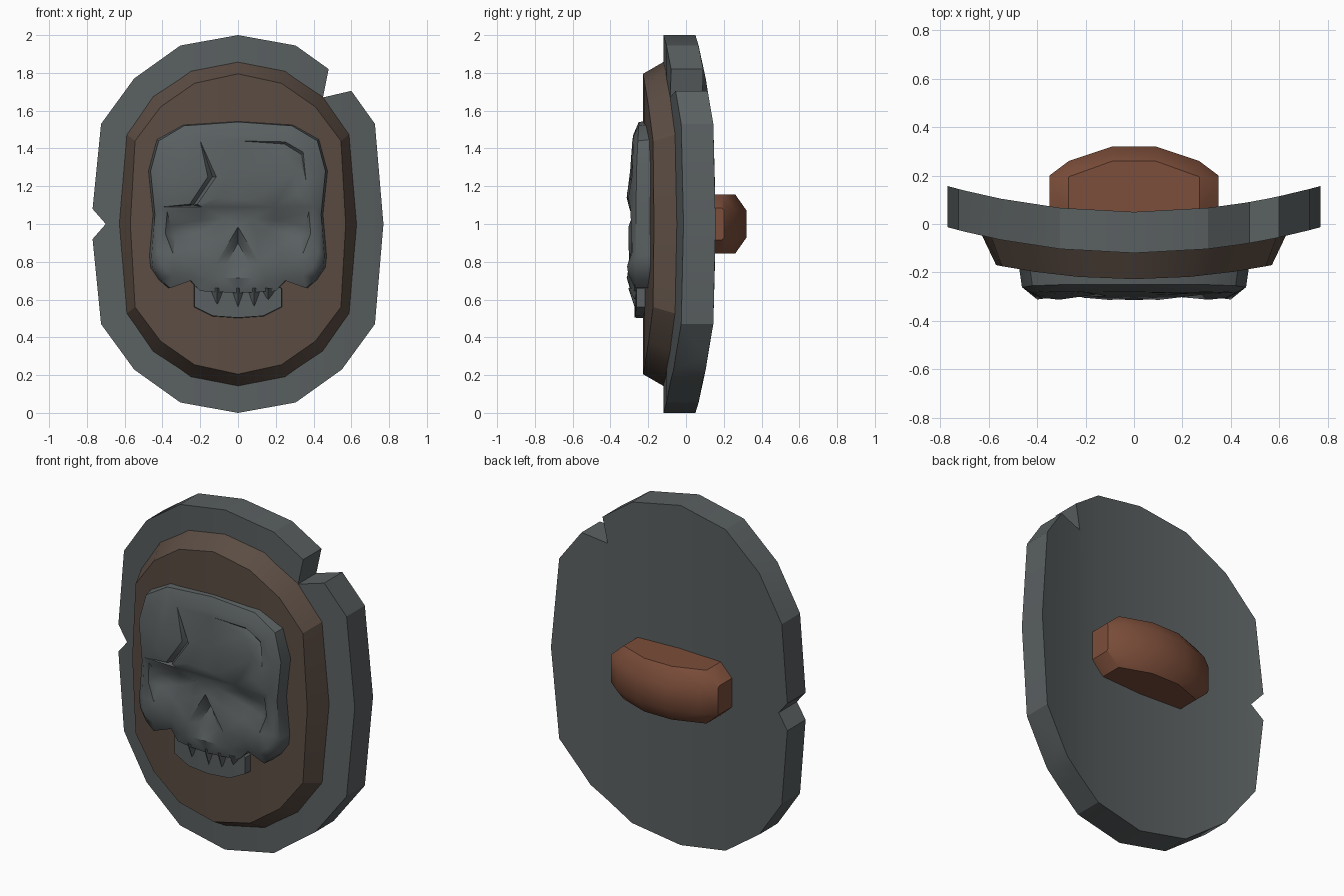
import bpy, bmesh, math
from mathutils import Vector
from mathutils.geometry import delaunay_2d_cdt

if "Cube" in bpy.data.objects:
    bpy.data.objects.remove(bpy.data.objects["Cube"])

BEND = 0.18  # the shield curves back towards its sides


def material(name, rgb):
    m = bpy.data.materials.new(name)
    m.diffuse_color = (*rgb, 1)
    m.use_nodes = True
    m.node_tree.nodes["Principled BSDF"].inputs["Base Color"].default_value = m.diffuse_color
    return m


def finish(bm, name, mat=None, angle=25):
    bmesh.ops.recalc_face_normals(bm, faces=bm.faces[:])
    me = bpy.data.meshes.new(name)
    bm.to_mesh(me)
    bm.free()
    ob = bpy.data.objects.new(name, me)
    bpy.context.collection.objects.link(ob)
    if mat:
        me.materials.append(mat)
    bpy.ops.object.select_all(action='DESELECT')
    ob.select_set(True)
    bpy.context.view_layer.objects.active = ob
    bpy.ops.object.shade_smooth_by_angle(angle=math.radians(angle))
    return ob


def oval(quarter):
    """Mirror a quarter outline (top to side) about x = 0 and z = 1."""
    right = quarter + [(x, 2 - z) for x, z in quarter[-2::-1]]
    return right + [(-x, z) for x, z in right[-2:0:-1]]


def slab(name, back, front, y_back, y_front, mat=None):
    """Loft between two outlines, split the caps into strips and bend them."""
    bm = bmesh.new()
    b = [bm.verts.new((x, y_back, z)) for x, z in back]
    f = [bm.verts.new((x, y_front, z)) for x, z in front]
    bm.faces.new(b)
    bm.faces.new(f)
    for i in range(len(b)):
        j = (i + 1) % len(b)
        bm.faces.new((b[i], b[j], f[j], f[i]))
    bm.normal_update()
    for y, outline in ((y_back, back), (y_front, front)):
        for x in sorted({p[0] for p in outline}):
            caps = [c for c in bm.faces if all(abs(v.co.y - y) < 1e-4 for v in c.verts)]
            geom = caps + list({e for c in caps for e in c.edges}) + list({v for c in caps for v in c.verts})
            bmesh.ops.bisect_plane(bm, geom=geom, dist=0.002, plane_co=(x, 0, 0), plane_no=(1, 0, 0))
    for v in bm.verts:
        v.co.y += BEND * v.co.x ** 2
    return finish(bm, name, mat)


iron = material("iron", (0.102, 0.116, 0.120))
wood = material("wood", (0.105, 0.073, 0.056))
leather = material("leather", (0.20, 0.075, 0.042))

# Shield plate with two chips in the edge
plate = oval([(0, 2), (.305, 1.945), (.55, 1.77), (.725, 1.53), (.77, 1)])
i = plate.index((.55, 1.77))
plate[i:i + 1] = [(.48, 1.82), (.45, 1.67), (.6, 1.705)]
i = plate.index((-.77, 1))
plate[i:i + 1] = [(-.77, .92), (-.70, 1.0), (-.77, 1.08)]
slab("shield_plate", plate, plate, 0.05, -0.12, iron)

# Raised wooden boss with a sloping rim
slab("wood_panel",
     oval([(0, 1.86), (.25, 1.81), (.45, 1.675), (.59, 1.475), (.63, 1)]),
     oval([(0, 1.795), (.23, 1.745), (.41, 1.62), (.545, 1.44), (.57, 1)]),
     -0.115, -0.228, wood)

# Grip on the back: convex block from chamfered cross-sections
bm = bmesh.new()
for x, half, flat, y_side, y_out in ((.35, .085, .075, .19, .2), (.27, .157, .08, .195, .26), (.09, .157, .072, .26, .32)):
    for sx in (-1, 1):
        for sz in (-1, 1):
            for y, h in ((.03, half), (y_side, half), (y_out, flat)):
                bm.verts.new((sx * x, y, 1 + sz * h))
hull = bmesh.ops.convex_hull(bm, input=bm.verts[:])
bmesh.ops.delete(bm, geom=list({g for g in hull["geom_interior"] + hull["geom_unused"]
                                if isinstance(g, bmesh.types.BMVert)}), context='VERTS')
bmesh.ops.dissolve_limit(bm, angle_limit=0.03, verts=bm.verts[:], edges=bm.edges[:])
finish(bm, "grip", leather, 38)

# Skull relief: feature lines (x, z, y) triangulated into one low-poly face
pts, edges = [], []


def line(path, closed=False, mirror=True, joined=True):
    for s in ((1, -1) if mirror else (1,)):
        n = len(pts)
        pts.extend((s * x, z, y) for x, z, y in path)
        if joined:
            edges.extend((n + k, n + k + 1) for k in range(len(path) - 1))
        if closed:
            edges.append((n + len(path) - 1, n))


def both(half):
    return half + [(-x, z, y) for x, z, y in half[::-1] if x > 0]


# outline and the shoulder just inside it
rim = both([(0, 1.54, -.25), (.285, 1.52, -.25), (.42, 1.44, -.255), (.463, 1.28, -.262),
            (.44, 1.05, -.265), (.458, .83, -.265), (.452, .77, -.265), (.41, .705, -.27), (.36, .66, -.27),
            (.25, .70, -.265), (.20, .645, -.275), (.1, .64, -.29), (0, .635, -.29)])
line(rim, True, False)
line(both([(0, 1.47, -.28), (.27, 1.465, -.278), (.38, 1.40, -.28), (.42, 1.26, -.285), (.405, 1.09, -.295)]), False, False)
line([(.405, 1.09, -.295), (.425, .85, -.285), (.40, .775, -.312), (.345, .73, -.305), (.24, .765, -.285), (.15, .70, -.302)])
# brow ridge and forehead
line([(.38, 1.14, -.305), (.31, 1.16, -.313), (.10, 1.14, -.314), (0, 1.13, -.306), (0, 1.06, -.278),
      (.05, 1.28, -.296), (.3, 1.27, -.29)], joined=False)
# eye sockets: rim and floor
line([(.375, 1.065, -.292), (.19, 1.09, -.302), (.07, 1.03, -.283), (.10, .93, -.284),
      (.22, .885, -.28), (.345, .845, -.292), (.385, .95, -.285)], True)
line([(.355, .99, -.245), (.20, 1.02, -.24), (.16, .975, -.245), (.24, .95, -.24), (.33, .925, -.248)], True)
# nose: rim, and a pit that ramps out towards the lip
line([(0, .985, -.305), (.115, .79, -.302), (.06, .79, -.27), (0, .785, -.295)])
line([(0, .90, -.25), (.06, .79, -.27)])
line([(.08, .715, -.312), (0, .715, -.314)])
# crack over one eye and scratch over the other
line([(-.20, 1.44, -.282), (-.115, 1.25, -.297), (-.215, 1.105, -.304)], False, False)
line([(-.20, 1.44, -.282), (-.135, 1.25, -.265), (-.235, 1.10, -.275)], False, False)
line([(-.20, 1.44, -.282), (-.16, 1.25, -.292), (-.255, 1.105, -.304)], False, False)
line([(.01, 1.44, -.283), (.25, 1.435, -.285), (.345, 1.38, -.284), (.36, 1.23, -.29)], False, False)
line([(.01, 1.44, -.283), (.247, 1.423, -.270), (.337, 1.367, -.270), (.36, 1.23, -.29)], False, False)
line([(.01, 1.44, -.283), (.235, 1.39, -.288), (.325, 1.345, -.288), (.36, 1.23, -.29)], False, False)

co, _, faces, origin, _, _ = delaunay_2d_cdt([Vector(p[:2]) for p in pts], edges, [], 1, 1e-4)
bm = bmesh.new()
vs = [bm.verts.new((c.x, pts[o[0]][2] if o else -.285, c.y)) for c, o in zip(co, origin)]
for f in faces:
    bm.faces.new([vs[k] for k in f])
border = [e for e in bm.edges if e.is_boundary]
wall = bmesh.ops.extrude_edge_only(bm, edges=border)["geom"]
for v in wall:
    if isinstance(v, bmesh.types.BMVert):
        v.co.y = -.15
        v.co.x *= 1.035
        v.co.z += .012 if v.co.z > 1.3 else 0
finish(bm, "skull", iron, 42)

# Lower jaw block
jaw = [(-.235, .71), (-.235, .56), (-.135, .51), (0, .5), (.135, .51), (.235, .56), (.235, .66), (.18, .70)]
slab("lower_jaw", jaw, [(x * .98, .6 + (z - .6) * .96) for x, z in jaw], -.19, -.272, iron)

# Pointed upper teeth
for k, (x, drop) in enumerate(((-.11, .075), (0, .09), (.085, .085), (.16, .05))):
    bm = bmesh.new()
    top = [bm.verts.new((x + dx, y, .66)) for dx, y in ((-.052, -.255), (0, -.305), (.052, -.255))]
    tip = bm.verts.new((x, -.272, .65 - drop))
    bm.faces.new(top)
    for a in range(3):
        bm.faces.new((top[a], top[(a + 1) % 3], tip))
    finish(bm, f"tooth_{k + 1}", iron)
